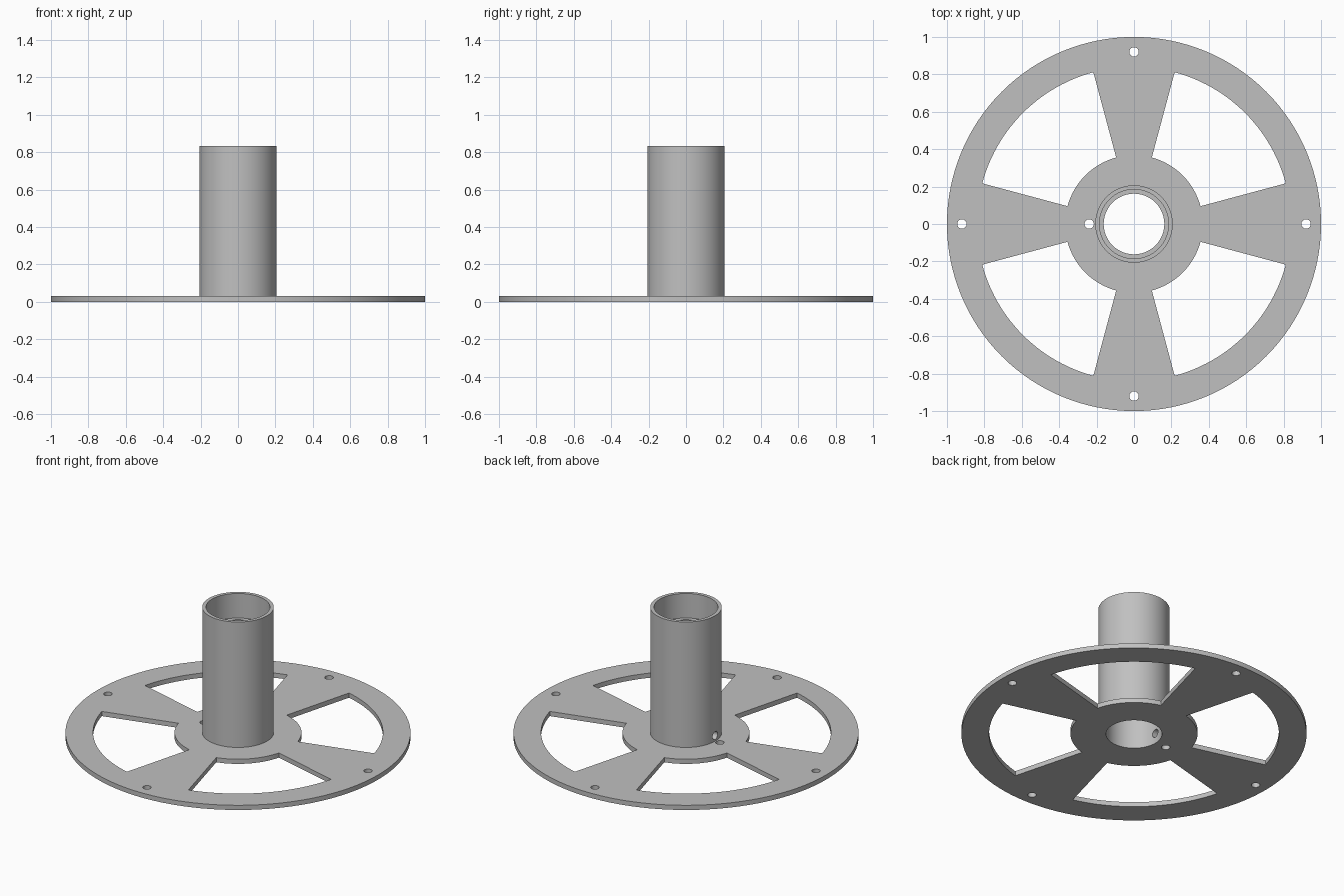
import bpy, bmesh, math
from mathutils import Matrix, Vector

if "Cube" in bpy.data.objects:
    bpy.data.objects.remove(bpy.data.objects["Cube"])

SEG = 128
PLATE = 0.03


def new_object(name, bm):
    bmesh.ops.recalc_face_normals(bm, faces=bm.faces)
    mesh = bpy.data.meshes.new(name)
    bm.to_mesh(mesh)
    bm.free()
    ob = bpy.data.objects.new(name, mesh)
    bpy.context.collection.objects.link(ob)
    return ob


def lathe(name, profile):
    """Revolve a closed (radius, height) profile around z."""
    bm = bmesh.new()
    rings = []
    for i in range(SEG):
        a = math.tau * i / SEG
        rings.append([bm.verts.new((r * math.cos(a), r * math.sin(a), z)) for r, z in profile])
    n = len(profile)
    for i in range(SEG):
        a, b = rings[i], rings[(i + 1) % SEG]
        for j in range(n):
            k = (j + 1) % n
            bm.faces.new((a[j], b[j], b[k], a[k]))
    return new_object(name, bm)


def add_prism(bm, points, z0, z1):
    """Extrude a flat outline between two heights."""
    base = bm.faces.new([bm.verts.new((x, y, z0)) for x, y in points])
    ext = bmesh.ops.extrude_face_region(bm, geom=[base])
    verts = [v for v in ext["geom"] if isinstance(v, bmesh.types.BMVert)]
    bmesh.ops.translate(bm, verts=verts, vec=(0, 0, z1 - z0))


def arc(radius, start, end, steps):
    return [(radius * math.cos(math.radians(start + (end - start) * i / steps)),
             radius * math.sin(math.radians(start + (end - start) * i / steps)))
            for i in range(steps + 1)]


def add_hole(bm, centre, radius, depth, rotation=Matrix()):
    bmesh.ops.create_cone(bm, cap_ends=True, segments=32, radius1=radius, radius2=radius,
                          depth=depth, matrix=Matrix.Translation(Vector(centre)) @ rotation)


# Flanged hub: disc, tube and stepped bore in one profile
hub = lathe("flanged_hub", [
    (0.162, 0), (1, 0), (1, PLATE), (0.207, PLATE), (0.207, 0.832),
    (0.185, 0.832), (0.185, 0.675), (0.162, 0.675)])

bm = bmesh.new()
# Four windows between the spokes
for q in range(4):
    a = 90 * q
    outline = arc(0.84, a + 15, a + 75, 24) + arc(0.368, a + 75, a + 15, 24)
    add_prism(bm, outline, -0.02, PLATE + 0.02)
# Rim bolt holes
for x, y in ((0.92, 0), (0, 0.92), (-0.92, 0), (0, -0.92)):
    add_hole(bm, (x, y, PLATE / 2), 0.025, 0.08)
# Cord hole through the disc, next to the tube
add_hole(bm, (-0.24, 0, 0.01), 0.025, 0.05)
# Cord hole through the tube wall
add_hole(bm, (-0.19, 0, 0.066), 0.025, 0.12, Matrix.Rotation(math.pi / 2, 4, 'Y'))
cutter = new_object("hole_cutter", bm)
cutter.hide_render = True

# Cut the openings
bpy.context.view_layer.objects.active = hub
hub.select_set(True)
mod = hub.modifiers.new("openings", 'BOOLEAN')
mod.operation = 'DIFFERENCE'
mod.solver = 'EXACT'
mod.object = cutter
bpy.ops.object.modifier_apply(modifier=mod.name)
bpy.data.objects.remove(cutter)

grey = bpy.data.materials.new("grey_plastic")
grey.diffuse_color = (0.53, 0.53, 0.53, 1)
grey.use_nodes = True
grey.node_tree.nodes["Principled BSDF"].inputs["Base Color"].default_value = grey.diffuse_color
hub.data.materials.clear()
hub.data.materials.append(grey)
bpy.ops.object.shade_smooth_by_angle(angle=math.radians(30))
